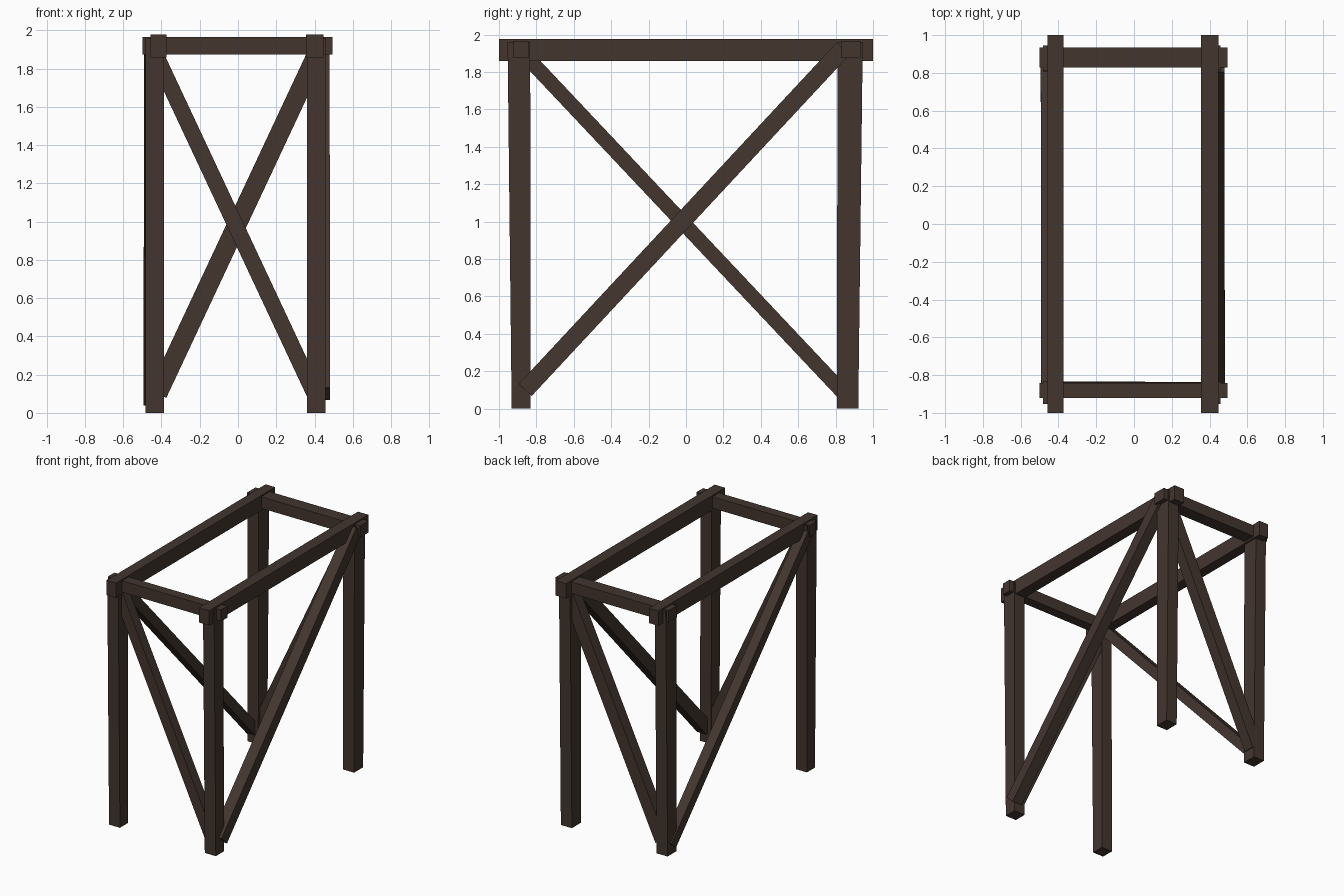
import bpy
from mathutils import Vector

if "Cube" in bpy.data.objects:
    bpy.data.objects.remove(bpy.data.objects["Cube"])

wood = bpy.data.materials.new("dark brown wood")
wood.diffuse_color = (0.056, 0.036, 0.028, 1)
wood.use_nodes = True
wood.node_tree.nodes["Principled BSDF"].inputs["Base Color"].default_value = wood.diffuse_color

QUADS = [(3, 2, 1, 0), (4, 5, 6, 7), (0, 1, 5, 4), (1, 2, 6, 5), (2, 3, 7, 6), (3, 0, 4, 7)]


def make(name, lower, upper):
    """Solid between two four-cornered ends."""
    me = bpy.data.meshes.new(name)
    me.from_pydata(list(lower) + list(upper), [], QUADS)
    me.materials.append(wood)
    ob = bpy.data.objects.new(name, me)
    bpy.context.collection.objects.link(ob)
    return ob


def rect(x0, x1, y0, y1, z):
    return [(x0, y0, z), (x1, y0, z), (x1, y1, z), (x0, y1, z)]


def box(name, x0, x1, y0, y1, z0, z1):
    make(name, rect(x0, x1, y0, y1, z0), rect(x0, x1, y0, y1, z1))


def brace(name, a, b, width, depth, normal):
    """Square-ended plank from a to b; depth is measured along normal."""
    a, b, n = Vector(a), Vector(b), Vector(normal)
    s = n.cross((b - a).normalized()) * width / 2
    n = n * depth / 2
    corners = (n + s, -n + s, -n - s, n - s)
    make(name, [a + c for c in corners], [b + c for c in corners])


# legs, slightly thicker towards the top
for side, x0, x1 in (("left", -0.483, -0.387), ("right", 0.36, 0.457)):
    make("front_" + side + "_leg", rect(x0, x1, -0.932, -0.831, 0), rect(x0, x1, -0.954, -0.833, 1.96))
    make("back_" + side + "_leg", rect(x0, x1, 0.807, 0.921, 0), rect(x0, x1, 0.81, 0.945, 1.96))

# long top rails
box("left_rail", -0.457, -0.374, -1, 1, 1.859, 1.977)
box("right_rail", 0.356, 0.447, -1, 1, 1.859, 1.977)

# short cross beams
box("front_cross_beam", -0.5, 0.495, -0.922, -0.842, 1.874, 1.966)
box("back_cross_beam", -0.5, 0.495, 0.828, 0.934, 1.874, 1.966)

# diagonal braces, one on each side
brace("front_brace", (-0.42, -0.873, 1.85), (0.4, -0.877, 0.1), 0.084, 0.08, (0, 1, 0))
brace("back_brace", (-0.42, 0.875, 0.1), (0.4, 0.875, 1.85), 0.1, 0.09, (0, 1, 0))
brace("right_brace", (0.437, -0.86, 0.10), (0.435, 0.84, 1.925), 0.095, 0.088, (1, 0, 0))
brace("left_brace", (-0.451, -0.87, 1.9), (-0.454, 0.86, 0.065), 0.078, 0.08, (1, 0, 0))
